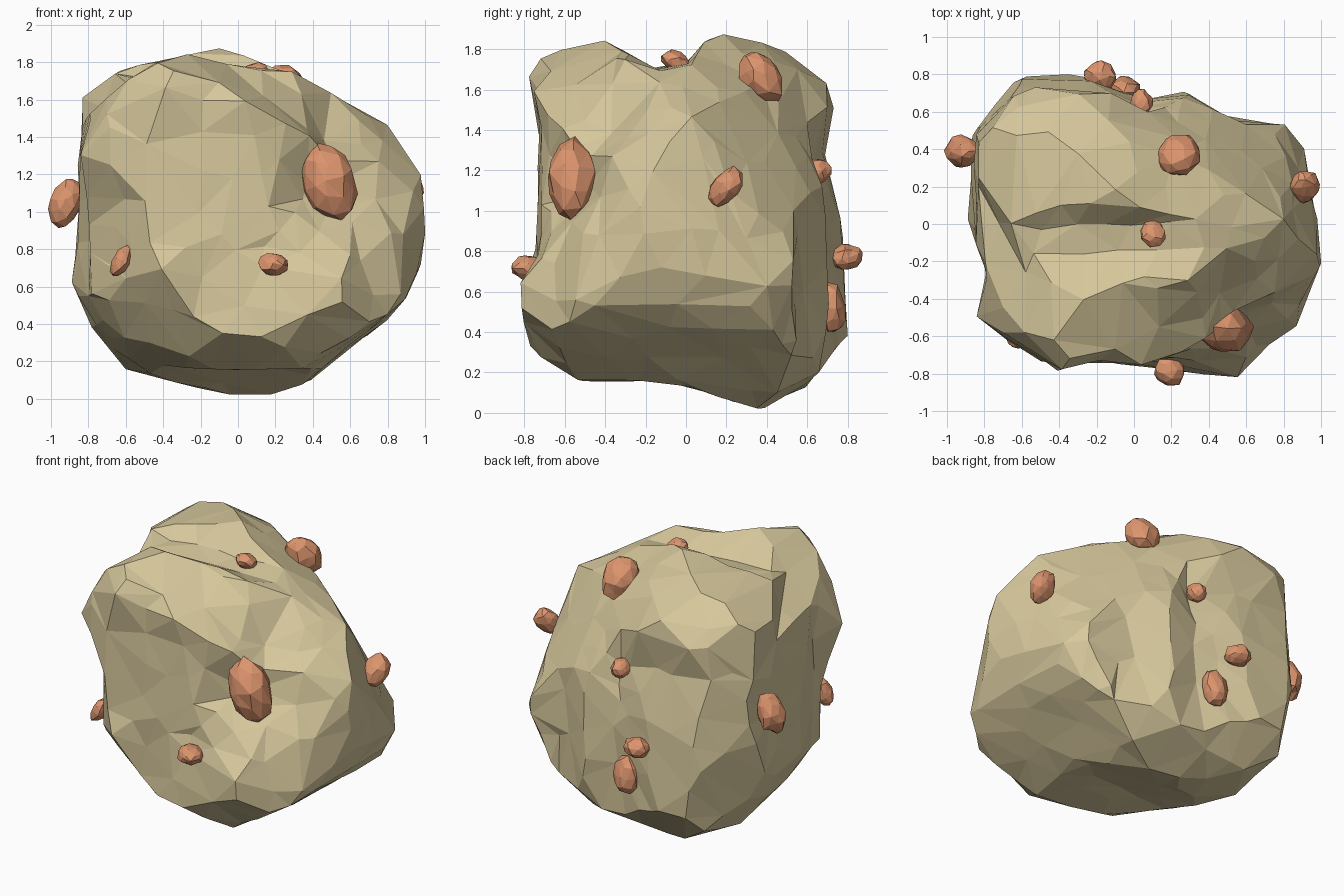
import bpy, bmesh, random
from math import sin, cos, exp, radians
from mathutils import Vector, Euler

random.seed(4)
cube = bpy.data.objects.get("Cube")
if cube:
    bpy.data.objects.remove(cube, do_unlink=True)

CENTRE = Vector((0, 0, 0.93))


def make_material(name, colour):
    mat = bpy.data.materials.new(name)
    mat.use_nodes = True
    mat.diffuse_color = (*colour, 1)
    shader = mat.node_tree.nodes["Principled BSDF"]
    shader.inputs["Base Color"].default_value = (*colour, 1)
    shader.inputs["Roughness"].default_value = 0.9
    return mat


def make_object(name, bm, mat):
    bmesh.ops.recalc_face_normals(bm, faces=bm.faces)
    mesh = bpy.data.meshes.new(name)
    bm.to_mesh(mesh)
    bm.free()
    mesh.materials.append(mat)
    obj = bpy.data.objects.new(name, mesh)
    bpy.context.scene.collection.objects.link(obj)
    return obj


def jitter(amount):
    return Vector([random.uniform(-amount, amount) for axis in range(3)])


def profile_axes(azimuth, elevation):
    """Right and up axes of the plane that carries a profile."""
    a, e = radians(azimuth), radians(elevation)
    outward = Vector((cos(a), sin(a), 0))
    right = Vector((-sin(a), cos(a), 0))
    up = Vector((0, 0, cos(e))) - outward * sin(e)
    return right, up


def reach(direction, profile):
    """How far a ray from the centre goes before it leaves the profile."""
    (right, up), points = profile
    ray = Vector((direction.dot(right), direction.dot(up)))
    best = 9.0
    for i, start in enumerate(points):
        p = Vector(start)
        edge = Vector(points[(i + 1) % len(points)]) - p
        det = ray.cross(edge)
        if abs(det) < 1e-6:
            continue
        t, s = p.cross(edge) / det, p.cross(ray) / det
        if t > 0 and -0.001 <= s <= 1.001:
            best = min(best, t)
    return best


# Boulder profiles, measured around its centre
front_profile = [(-.82, .69), (-.62, .83), (-.08, .94), (.33, .84), (.91, .48),
                 (.97, .35), (1, .07), (.97, -.21), (.88, -.41), (.65, -.66),
                 (.38, -.83), (.13, -.93), (-.37, -.83), (-.63, -.75), (-.78, -.53),
                 (-.88, -.31), (-.84, .02), (-.84, .37)]
side_profile = [(-.78, .74), (-.7, .87), (-.38, .9), (-.15, .77), (0, .79),
                (.1, .92), (.22, .94), (.48, .87), (.7, .7), (.72, .57), (.68, .37),
                (.76, .02), (.8, -.53), (.58, -.81), (.39, -.93), (.2, -.85),
                (-.13, -.76), (-.53, -.77), (-.75, -.65), (-.83, -.53), (-.84, -.31),
                (-.74, -.13), (-.72, .47)]
plan_profile = [(-.85, .55), (-.65, .77), (-.33, .8), (.05, .66), (.27, .7),
                (.55, .54), (.82, .53), (.9, .48), (.97, 0), (1, -.22), (.86, -.55),
                (.7, -.66), (.56, -.84), (.4, -.82), (-.2, -.72), (-.4, -.78),
                (-.84, -.51), (-.78, -.25), (-.88, 0)]
front_corner_profile = [(-.97, .38), (-.82, .63), (-.58, .74), (-.54, .9),
                        (-.23, 1.06), (-.1, 1.06), (.2, .93), (.49, .61), (.69, .28),
                        (.92, -.11), (.99, -.33), (.87, -.52), (.63, -.65),
                        (.3, -.83), (-.04, -.96), (-.18, -.91), (-.48, -.79),
                        (-.83, -.33), (-.83, .07)]
back_corner_profile = [(-.06, .94), (-.46, .78), (-.67, .67), (-.84, .2), (-.98, -.21),
                       (-.82, -.57), (-.55, -.83), (-.01, -1.02), (.34, -.93),
                       (.64, -.63), (.83, -.39), (.97, .33), (.83, .75), (.69, .91),
                       (.21, .87)]
under_corner_profile = [(-.89, .45), (-.62, .72), (-.28, .79), (.3, .86), (.67, .79),
                        (.92, .6), (.97, -.1), (.89, -.5), (.64, -.74), (.37, -.82),
                        (-.14, -.88), (-.62, -.77), (-1.02, -.42), (-1.02, -.03)]
profiles = [
    (profile_axes(-90, 0), front_profile),
    (profile_axes(0, 0), side_profile),
    (profile_axes(-90, 90), plan_profile),
    (profile_axes(-55, 25), front_corner_profile),
    (profile_axes(125, 25), back_corner_profile),
    (profile_axes(50, -30), under_corner_profile),
]


def hull(direction):
    return min(reach(direction, profile) for profile in profiles)


# Hollows in the boulder: deepest point and angular width
hollows = [
    ((.45, -.5, 1.13), .35), ((.45, -.43, 1.36), .35), ((.22, .34, 1.64), .22),
    ((.1, -.05, 1.71), .15), ((.18, -.74, .72), .25), ((-.6, -.59, .74), .3),
    ((-.86, .37, 1.04), .25), ((.88, .2, 1.11), .2), ((.08, .6, 1.22), .32),
    ((-.17, .75, .78), .2), ((-.05, .69, .53), .2),
]
dents = []
for place, width in hollows:
    offset = Vector(place) - CENTRE
    aim = offset.normalized()
    dents.append((aim, min(0, offset.length / hull(aim) - 1), width))

# Boulder: a ball pulled out to its profiles, hollowed and thinned to facets
stone = make_material("sandy stone", (.68, .58, .335))
bm = bmesh.new()
bmesh.ops.create_icosphere(bm, subdivisions=5, radius=1)
for vert in bm.verts:
    direction = vert.co.normalized()
    dent = min(depth * exp(-(direction.angle(aim) / width) ** 2)
               for aim, depth, width in dents)
    length = hull(direction) * 1.006 * (1 + dent)
    vert.co = CENTRE + direction * length + jitter(.008)
boulder = make_object("boulder", bm, stone)
thin = boulder.modifiers.new("facets", 'DECIMATE')
thin.ratio = 0.11

# Ore nuggets: name, place, half sizes, tilt about x and y
ore = make_material("copper ore", (.72, .3, .155))
nuggets = [
    ("large_front", (.48, -.56, 1.16), (.14, .13, .2), (0, -.35)),
    ("low_front", (.19, -.78, .72), (.08, .09, .06), (0, .1)),
    ("right_front", (-.62, -.6, .74), (.05, .07, .09), (0, .5)),
    ("right_side", (-.92, .39, 1.05), (.085, .09, .13), (0, .3)),
    ("left_side", (.91, .2, 1.12), (.08, .07, .11), (-.7, 0)),
    ("top_back", (.24, .37, 1.66), (.12, .1, .14), (.6, 0)),
    ("top_middle", (.1, -.05, 1.74), (.07, .08, .05), (-.4, 0)),
    ("high_back", (.04, .65, 1.2), (.06, .07, .06), (-.3, 0)),
    ("middle_back", (-.18, .79, .77), (.09, .08, .065), (.2, 0)),
    ("low_back", (-.05, .72, .52), (.085, .07, .13), (.1, 0)),
]
for name, place, size, tilt in nuggets:
    bm = bmesh.new()
    bmesh.ops.create_icosphere(bm, subdivisions=2, radius=1)
    turn = Euler((*tilt, 0)).to_matrix()
    for vert in bm.verts:
        lump = vert.co + jitter(.1)
        vert.co = Vector(place) + turn @ Vector([c * s for c, s in zip(lump, size)])
    make_object(name + "_nugget", bm, ore)
